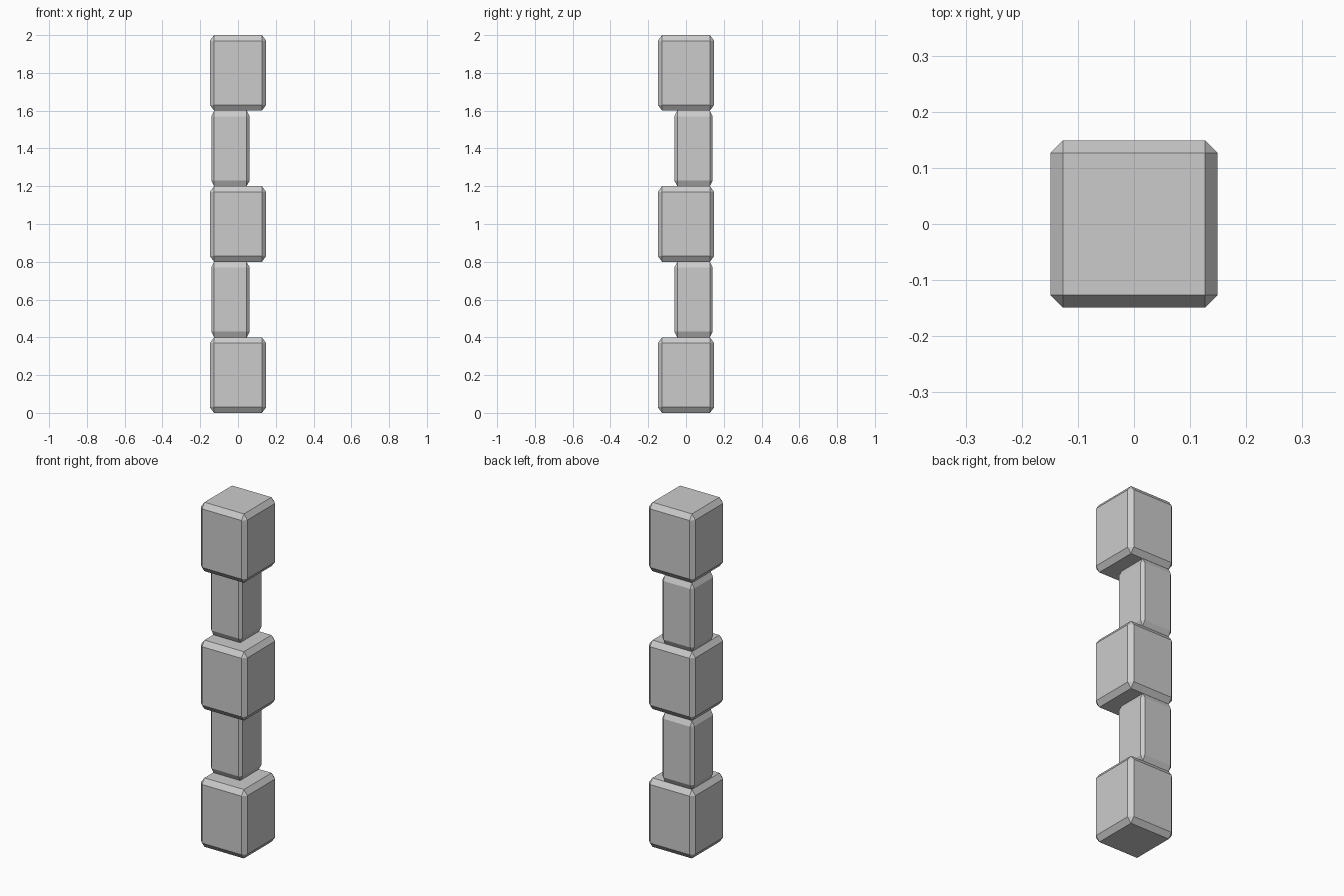
import bpy
import bmesh
from mathutils import Matrix, Vector

if "Cube" in bpy.data.objects:
    bpy.data.objects.remove(bpy.data.objects["Cube"])

BLOCK_H = 0.4


def chamfered_block(name, width, centre):
    # Unit cube is chamfered first, then stretched, so chamfers scale with each axis
    bm = bmesh.new()
    bmesh.ops.create_cube(bm, size=1.0)
    bmesh.ops.bevel(bm, geom=bm.edges[:], offset=0.075, offset_type='OFFSET',
                    segments=1, profile=0.5, affect='EDGES')
    bmesh.ops.scale(bm, vec=Vector((width, width, BLOCK_H)), verts=bm.verts)
    mesh = bpy.data.meshes.new(name)
    bm.to_mesh(mesh)
    bm.free()
    obj = bpy.data.objects.new(name, mesh)
    obj.location = centre
    bpy.context.collection.objects.link(obj)
    return obj


# Stack alternates wide centred blocks with narrow offset blocks
for i in range(5):
    z = (i + 0.5) * BLOCK_H
    if i % 2 == 0:
        chamfered_block(f"wide_block_{i // 2 + 1}", 0.298, (0, 0, z))
    else:
        chamfered_block(f"narrow_block_{i // 2 + 1}", 0.203, (-0.04, 0.04, z))
